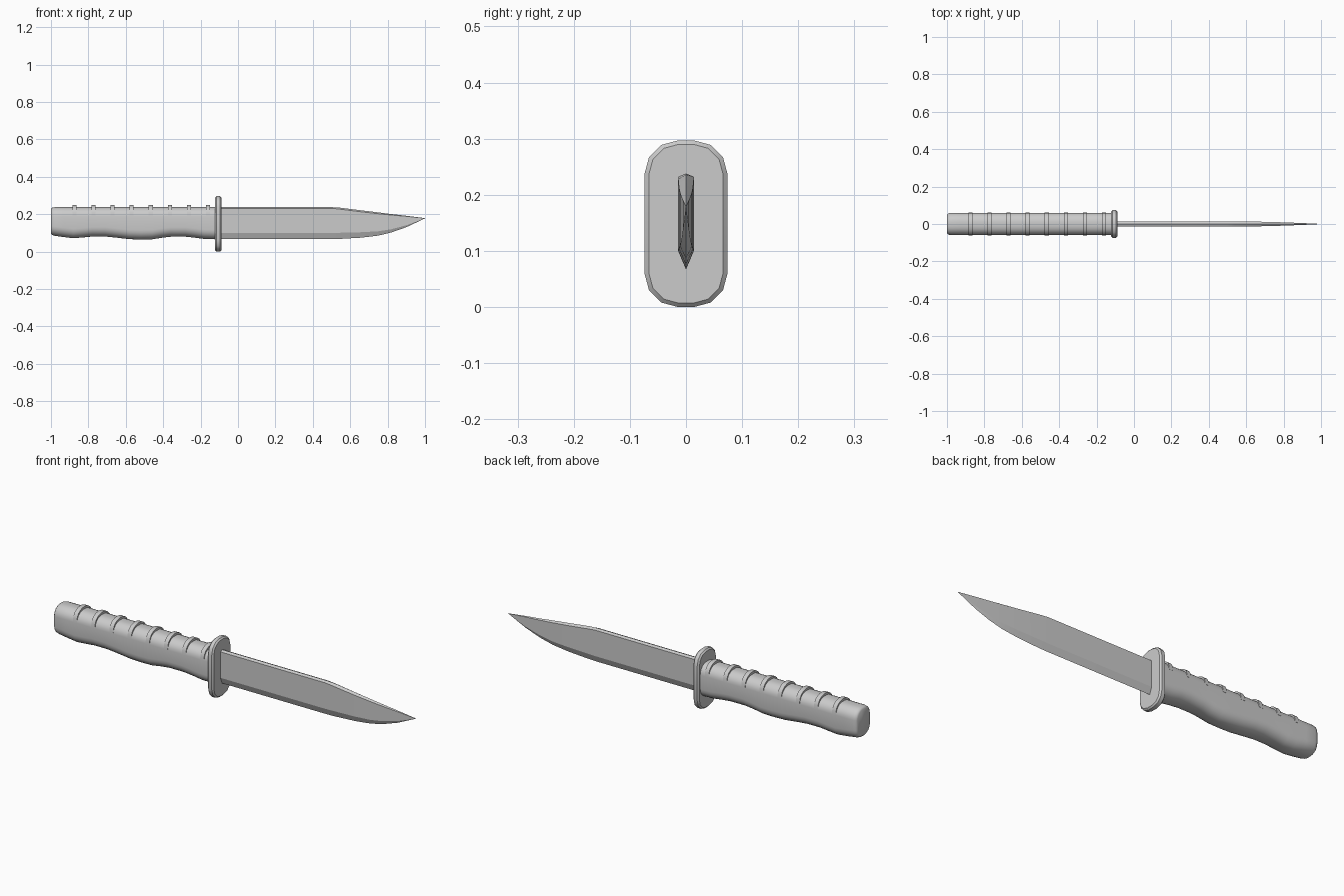
import bpy, bmesh, math

if "Cube" in bpy.data.objects:
    bpy.data.objects.remove(bpy.data.objects["Cube"])


def loft(name, sections, smooth_angle=None):
    """Skin a list of (x, [(y, z), ...]) rings and cap both ends."""
    bm = bmesh.new()
    rings = [[bm.verts.new((x, y, z)) for y, z in ring] for x, ring in sections]
    n = len(rings[0])
    for a, b in zip(rings, rings[1:]):
        for i in range(n):
            j = (i + 1) % n
            bm.faces.new((a[i], a[j], b[j], b[i]))
    bm.faces.new(rings[0])
    bm.faces.new(rings[-1])
    bmesh.ops.remove_doubles(bm, verts=bm.verts, dist=1e-5)
    bmesh.ops.recalc_face_normals(bm, faces=bm.faces)
    mesh = bpy.data.meshes.new(name)
    bm.to_mesh(mesh)
    bm.free()
    obj = bpy.data.objects.new(name, mesh)
    bpy.context.collection.objects.link(obj)
    if smooth_angle:
        bpy.ops.object.select_all(action='DESELECT')
        obj.select_set(True)
        bpy.context.view_layer.objects.active = obj
        bpy.ops.object.shade_smooth_by_angle(angle=math.radians(smooth_angle))
    return obj


def rounded_rect(half_w, z0, z1, r, steps):
    pts = []
    for k, (cy, cz) in enumerate([(half_w - r, z1 - r), (r - half_w, z1 - r),
                                  (r - half_w, z0 + r), (half_w - r, z0 + r)]):
        for s in range(steps + 1):
            a = math.pi / 2 * (k + s / steps)
            pts.append((cy + r * math.cos(a), cz + r * math.sin(a)))
    return pts


# Grip: rounded section with a finger-grooved underside and chamfered butt
TOP = 0.238
grip = [(-0.98, 0.085), (-0.93, 0.078), (-0.88, 0.072), (-0.83, 0.076),
        (-0.78, 0.081), (-0.71, 0.081), (-0.65, 0.075), (-0.58, 0.067),
        (-0.52, 0.065), (-0.46, 0.066), (-0.41, 0.074), (-0.36, 0.080),
        (-0.28, 0.080), (-0.23, 0.075), (-0.18, 0.068), (-0.11, 0.066)]
sections = [(-1.0, rounded_rect(0.049, 0.096, TOP - 0.01, 0.042, 6)),
            (-0.994, rounded_rect(0.056, 0.089, TOP - 0.003, 0.047, 6))]
sections += [(x, rounded_rect(0.06, z, TOP, 0.05, 6)) for x, z in grip]
loft("grip", sections, 40)

# Thumb ribs: thin arches over the top of the grip
for i in range(8):
    x = -0.875 + i * 0.1022
    arch = [(0.0605 * math.cos(a), 0.192 + 0.058 * math.sin(a) ** 0.8)
            for a in (math.pi * s / 14 for s in range(15))]
    loft(f"grip_rib_{i + 1}", [(x - 0.011, arch), (x + 0.011, arch)], 40)

# Guard: octagon-cornered plate with chamfered rims
inner = rounded_rect(0.066, 0.007, 0.290, 0.053, 3)
outer = rounded_rect(0.074, 0.0, 0.297, 0.06, 3)
loft("guard", [(-0.122, inner), (-0.115, outer), (-0.096, outer), (-0.089, inner)], 35)

# Blade: six-sided section narrowing to the point
# x, spine, shoulder, bevel line, cutting edge, half thickness
blade = [(-0.1, 0.238, 0.232, 0.100, 0.067, 0.014),
         (0.50, 0.238, 0.232, 0.100, 0.067, 0.014),
         (0.54, 0.236, 0.228, 0.101, 0.068, 0.014),
         (0.66, 0.221, 0.213, 0.104, 0.075, 0.0125),
         (0.75, 0.210, 0.203, 0.109, 0.086, 0.0105),
         (0.82, 0.201, 0.196, 0.120, 0.103, 0.008),
         (0.90, 0.192, 0.189, 0.141, 0.131, 0.005),
         (1.0, 0.1795, 0.179, 0.1785, 0.178, 0.0003)]
loft("blade", [(x, [(0, t), (-w, s), (-w, b), (0, e), (w, b), (w, s)])
               for x, t, s, b, e, w in blade], 12)
